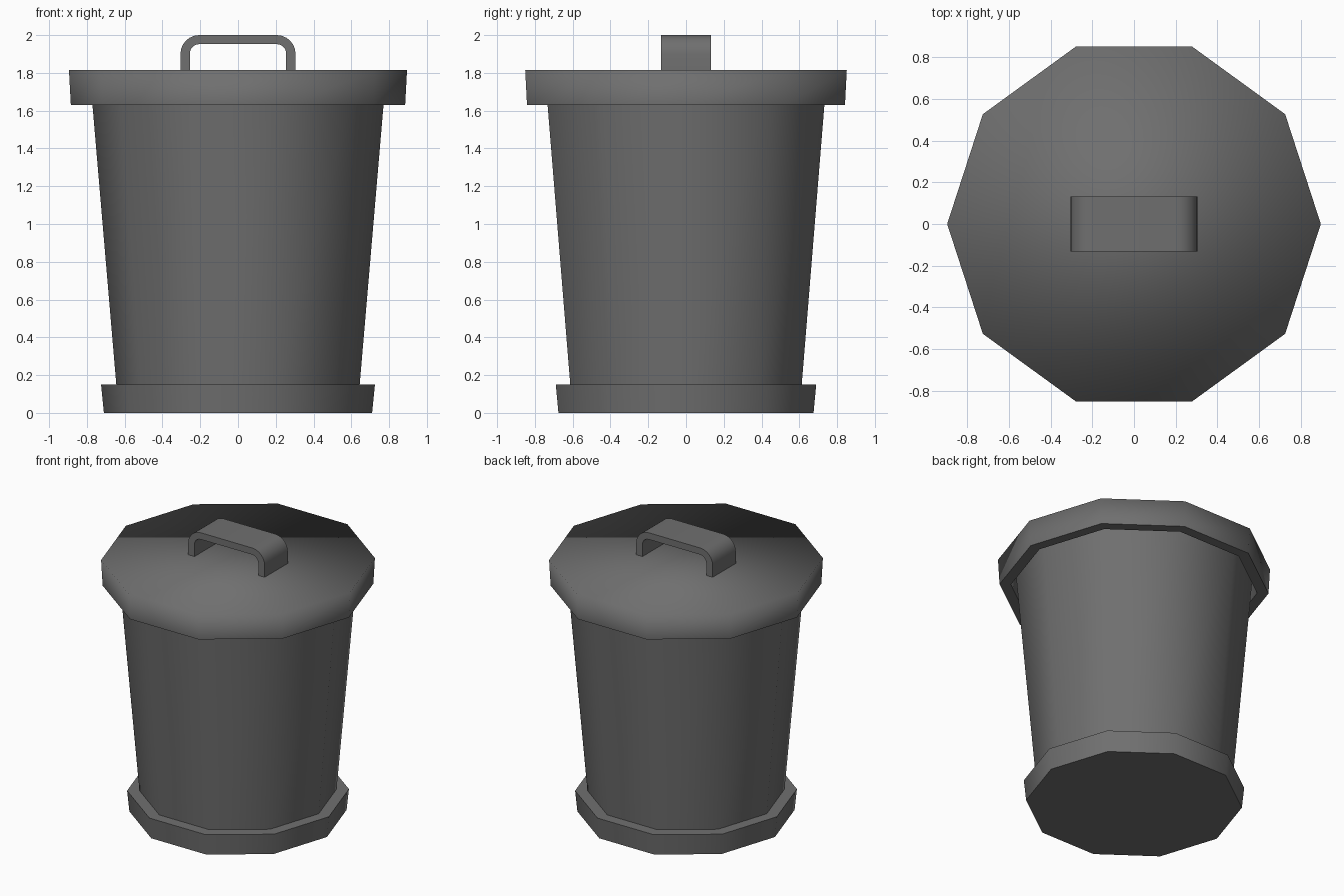
import bpy
import bmesh
from math import sin, cos, pi

SIDES = 10

cube = bpy.data.objects.get("Cube")
if cube:
    bpy.data.objects.remove(cube)

# One dark grey metal for the whole bin
metal = bpy.data.materials.new("dark_grey_metal")
metal.use_nodes = True
colour = (0.16, 0.16, 0.16, 1)
metal.diffuse_color = colour
metal.node_tree.nodes["Principled BSDF"].inputs["Base Color"].default_value = colour


def finish(name, bm):
    """Turn the bmesh into a smooth-shaded object, keeping its marked edges sharp."""
    for face in bm.faces:
        face.smooth = True
    mesh = bpy.data.meshes.new(name)
    bm.to_mesh(mesh)
    bm.free()
    mesh.materials.append(metal)
    obj = bpy.data.objects.new(name, mesh)
    bpy.context.collection.objects.link(obj)
    return obj


def lathe(name, profile):
    """Ten-sided solid from (radius, height, sharp) rings, capped at both ends."""
    bm = bmesh.new()
    rings = []
    for radius, height, sharp in profile:
        angles = [2 * pi * i / SIDES for i in range(SIDES)]
        rings.append([bm.verts.new((radius * cos(a), radius * sin(a), height)) for a in angles])
    for low, high in zip(rings, rings[1:]):
        for i in range(SIDES):
            j = (i + 1) % SIDES
            bm.faces.new((low[i], low[j], high[j], high[i]))
    bm.faces.new(rings[0][::-1])
    bm.faces.new(rings[-1])
    for ring, (_, _, sharp) in zip(rings, profile):
        for i in range(SIDES):
            bm.edges.get((ring[i], ring[i - 1])).smooth = not sharp
    return finish(name, bm)


# Foot band, tapered body and hollow lid whose top edge is shaded soft
lathe("foot_band", [(0.71, 0, True), (0.725, 0.15, True)])
lathe("body", [(0.64, 0.1, True), (0.785, 1.8, True)])
lathe("lid", [(0.815, 1.8, True), (0.81, 1.63, True), (0.885, 1.63, True), (0.895, 1.815, False)])


# Handle: a bent strap, its outline swept across the depth
def arch(half_width, top, radius, steps=6):
    """Left half of a rounded arch, mirrored to make the whole path."""
    half = [(half_width, 1.80)]
    for i in range(steps + 1):
        a = pi / 2 * i / steps
        half.append((half_width - radius + radius * cos(a), top - radius + radius * sin(a)))
    return half + [(-x, z) for x, z in reversed(half)]


bm = bmesh.new()
half_depth = 0.132
outer, inner = arch(0.305, 2.0, 0.1), arch(0.255, 1.952, 0.05)
rows = []
for (ox, oz), (ix, iz) in zip(outer, inner):
    rows.append([bm.verts.new(p) for p in (
        (ox, -half_depth, oz), (ox, half_depth, oz),
        (ix, half_depth, iz), (ix, -half_depth, iz))])
for a, b in zip(rows, rows[1:]):
    for k in range(4):
        bm.faces.new((a[k], a[k - 1], b[k - 1], b[k]))
        bm.edges.get((a[k], b[k])).smooth = False
for end in (rows[0], rows[-1]):
    bm.faces.new(end)
    for k in range(4):
        bm.edges.get((end[k], end[k - 1])).smooth = False
bmesh.ops.recalc_face_normals(bm, faces=bm.faces)
finish("handle", bm)
